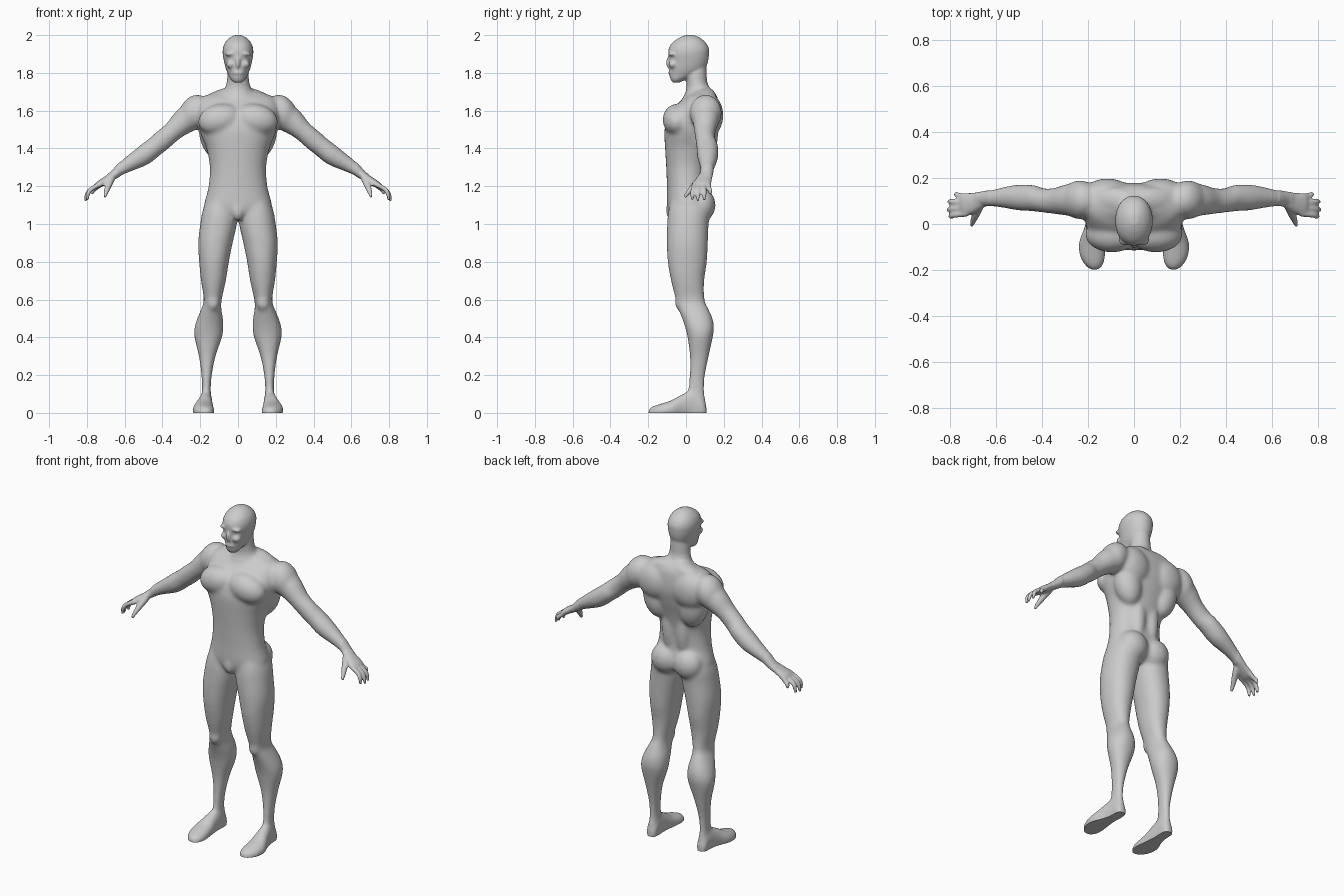
import bpy, bmesh, math
from mathutils import Vector, Matrix

bm = bmesh.new()


def spline(rows, steps=5):
    """Catmull-Rom interpolation through rows of numbers."""
    out = []
    for i in range(len(rows) - 1):
        a, b, c, d = (rows[max(0, min(len(rows) - 1, i + k))] for k in (-1, 0, 1, 2))
        for s in range(steps):
            t = s / steps
            out.append([0.5 * (2 * q + (r - p) * t + (2 * p - 5 * q + 4 * r - w) * t * t
                               + (3 * q - p - 3 * r + w) * t ** 3) for p, q, r, w in zip(a, b, c, d)])
    return out + [list(rows[-1])]


def loft(rings, n=32, power=2.0):
    """Skin rings of (centre, u, v) as a closed superellipse tube."""
    loops = []
    for c, u, v in rings:
        loop = []
        for k in range(n):
            a = 2 * math.pi * k / n
            ca, sa = math.cos(a), math.sin(a)
            e = 2 / power
            loop.append(bm.verts.new(c + u * math.copysign(abs(ca) ** e, ca)
                                     + v * math.copysign(abs(sa) ** e, sa)))
        loops.append(loop)
    for p, q in zip(loops, loops[1:]):
        for k in range(n):
            bm.faces.new((p[k], p[(k + 1) % n], q[(k + 1) % n], q[k]))
    bm.faces.new(loops[0])
    bm.faces.new(loops[-1])


def stack(rows, power=2.0):
    """Horizontal rings: z, x0, x1, y0, y1."""
    loft([(Vector(((x0 + x1) / 2, (y0 + y1) / 2, z)), Vector(((x1 - x0) / 2, 0, 0)),
           Vector((0, (y1 - y0) / 2, 0))) for z, x0, x1, y0, y1 in spline(rows)], power=power)


def tube(rows, n=24):
    """Rings across a path: x, y, z, sideways radius, vertical radius."""
    pts = spline(rows)
    rings = []
    for i, p in enumerate(pts):
        t = (Vector(pts[min(i + 1, len(pts) - 1)][:3]) - Vector(pts[max(i - 1, 0)][:3])).normalized()
        v = t.cross(Vector((0, 1, 0))).normalized()
        rings.append((Vector(p[:3]), v.cross(t).normalized() * p[3], v * p[4]))
    loft(rings, n)


def ball(c, r, tilt=0.0):
    """Ellipsoid muscle, tilted about the y axis."""
    m = Matrix.Translation(c) @ Matrix.Rotation(math.radians(tilt), 4, 'Y') @ Matrix.Diagonal((*r, 1))
    bmesh.ops.create_uvsphere(bm, u_segments=28, v_segments=18, radius=1, matrix=m)


# Leg from hip to ankle
stack([(1.16, .03, .15, -.07, .10), (1.08, .004, .185, -.092, .125), (1.0, .006, .20, -.10, .12),
       (.9, .028, .211, -.102, .116), (.8, .048, .206, -.097, .111), (.7, .064, .196, -.08, .097),
       (.6, .086, .181, -.055, .099), (.55, .088, .195, -.041, .12), (.5, .079, .216, -.021, .141),
       (.45, .077, .231, -.004, .149), (.4, .084, .231, .008, .142), (.3, .118, .208, .02, .121),
       (.2, .138, .194, .018, .102), (.12, .144, .191, .01, .097), (.06, .138, .196, 0, .105),
       (-.02, .138, .196, 0, .105)], power=2.15)
ball((.132, -.03, .585), (.035, .03, .045))

# Foot from heel to toe: y, x0, x1, top
foot = spline([(.109, .15, .185, .04), (.09, .136, .2, .08), (.04, .136, .202, .12), (-.02, .133, .217, .10),
               (-.08, .127, .24, .066), (-.14, .124, .236, .047), (-.18, .134, .213, .034),
               (-.2, .155, .187, .02)])
loft([(Vector(((a + b) / 2, y, (h - .03) / 2)), Vector(((b - a) / 2, 0, 0)), Vector((0, 0, (h + .03) / 2)))
      for y, a, b, h in foot], power=2.2)

# Arm from shoulder to wrist
tube([(.19, .105, 1.60, .075, .075), (.27, .105, 1.555, .072, .072), (.34, .10, 1.495, .058, .055),
      (.40, .103, 1.443, .053, .055), (.44, .112, 1.41, .058, .053), (.50, .115, 1.363, .057, .054),
      (.56, .115, 1.327, .047, .044), (.61, .112, 1.297, .038, .035), (.655, .11, 1.262, .033, .025),
      (.68, .105, 1.245, .034, .022)])

# Palm, fingers and thumb
tube([(.64, .11, 1.27, .03, .022), (.69, .096, 1.237, .042, .021), (.735, .084, 1.21, .05, .018),
      (.752, .082, 1.20, .042, .012)])
for knuckle, tip in ((.045, (.797, .034, 1.127)), (.070, (.809, .063, 1.118)),
                     (.094, (.803, .097, 1.125)), (.118, (.77, .128, 1.155))):
    mid = .775 if tip[0] > .78 else .757
    tube([(.72, knuckle, 1.215, .014, .014), (mid, (knuckle + tip[1]) / 2, 1.186, .013, .013),
          ((mid + tip[0]) / 2 + .007, tip[1], (1.186 + tip[2]) / 2 + .006, .012, .012), (*tip, .008, .008)], 12)
tube([(.67, .08, 1.24, .022, .02), (.687, .04, 1.2, .017, .018), (.698, .012, 1.168, .013, .013),
      (.705, -.008, 1.142, .009, .009)], 12)

# Muscles: deltoid, chest, shoulder blade, lat, trapezius, buttock
ball((.235, .105, 1.588), (.075, .085, .102), -25)
ball((.095, -.046, 1.552), (.118, .078, .083), 12)
ball((.115, .125, 1.575), (.11, .073, .11), 20)
ball((.125, .095, 1.47), (.08, .075, .13), 12)
ball((.085, .105, 1.675), (.105, .055, .04), 18)
ball((.045, .085, 1.30), (.045, .045, .16))
ball((.075, .083, 1.10), (.088, .074, .088))

# Brow and cheek
ball((.034, -.07, 1.902), (.034, .025, .013), 8)
ball((.036, -.068, 1.845), (.026, .024, .022))

# Mirror everything so far to the other side
copy = bmesh.ops.duplicate(bm, geom=bm.verts[:] + bm.edges[:] + bm.faces[:])['geom']
bmesh.ops.scale(bm, vec=(-1, 1, 1), verts=[g for g in copy if isinstance(g, bmesh.types.BMVert)])

# Torso, neck and head on the centre line: z, half width, front, back
torso = [(1.705, .09, .03, .145), (1.685, .16, .015, .16), (1.66, .20, -.02, .17), (1.6, .215, -.078, .178),
         (1.55, .215, -.103, .178), (1.5, .205, -.114, .168), (1.45, .187, -.114, .155), (1.4, .167, -.111, .14),
         (1.3, .149, -.105, .117), (1.2, .156, -.101, .112), (1.15, .168, -.101, .12), (1.1, .18, -.10, .13),
         (1.06, .165, -.09, .12), (1.03, .08, -.06, .07)]
neck = [(1.84, .05, .0, .108), (1.79, .056, -.003, .11), (1.75, .06, .002, .113), (1.715, .072, .002, .13),
        (1.68, .095, -.012, .155), (1.63, .13, -.035, .17)]
head = [(1.748, .02, -.07, -.035), (1.765, .038, -.082, .0), (1.79, .051, -.088, .06), (1.82, .064, -.09, .10),
        (1.86, .074, -.09, .117), (1.90, .081, -.094, .122), (1.93, .08, -.091, .121), (1.96, .069, -.073, .105),
        (1.985, .046, -.038, .076), (2.0, .018, -.002, .042)]
for rows, power in ((torso, 2.2), (neck, 2), (head, 2.1)):
    stack([(z, -w, w, f, b) for z, w, f, b in rows], power)
ball((0, -.086, 1.855), (.013, .02, .034))
ball((0, -.078, 1.80), (.03, .016, .012))
ball((0, -.07, 1.07), (.036, .038, .055))

# Fuse all parts into one skin
bmesh.ops.recalc_face_normals(bm, faces=bm.faces[:])
mesh = bpy.data.meshes.new("body")
bm.to_mesh(mesh)
bm.free()
body = bpy.data.objects.new("body", mesh)
bpy.context.collection.objects.link(body)
mod = body.modifiers.new("fuse", 'REMESH')
mod.mode = 'VOXEL'
mod.voxel_size = .006
skin = bpy.data.meshes.new_from_object(body.evaluated_get(bpy.context.evaluated_depsgraph_get()))
body.modifiers.clear()
body.data = skin

# Relax the skin: lightly on hands and head, more on the rest, then cut flat soles
bm = bmesh.new()
bm.from_mesh(skin)
soft = [v for v in bm.verts if abs(v.co.x) < .63 and v.co.z < 1.74]
for verts, count in ((bm.verts[:], 4), (soft, 22)):
    for _ in range(count):
        bmesh.ops.smooth_vert(bm, verts=verts, factor=.5, use_axis_x=True, use_axis_y=True, use_axis_z=True)
bmesh.ops.bisect_plane(bm, geom=bm.verts[:] + bm.edges[:] + bm.faces[:], plane_co=(0, 0, 0),
                       plane_no=(0, 0, -1), clear_outer=True)
bmesh.ops.holes_fill(bm, edges=[e for e in bm.edges if e.is_boundary], sides=0)
bmesh.ops.recalc_face_normals(bm, faces=bm.faces[:])
bm.to_mesh(skin)
bm.free()

bpy.context.view_layer.objects.active = body
body.select_set(True)
bpy.ops.object.shade_smooth_by_angle(angle=math.radians(50))
